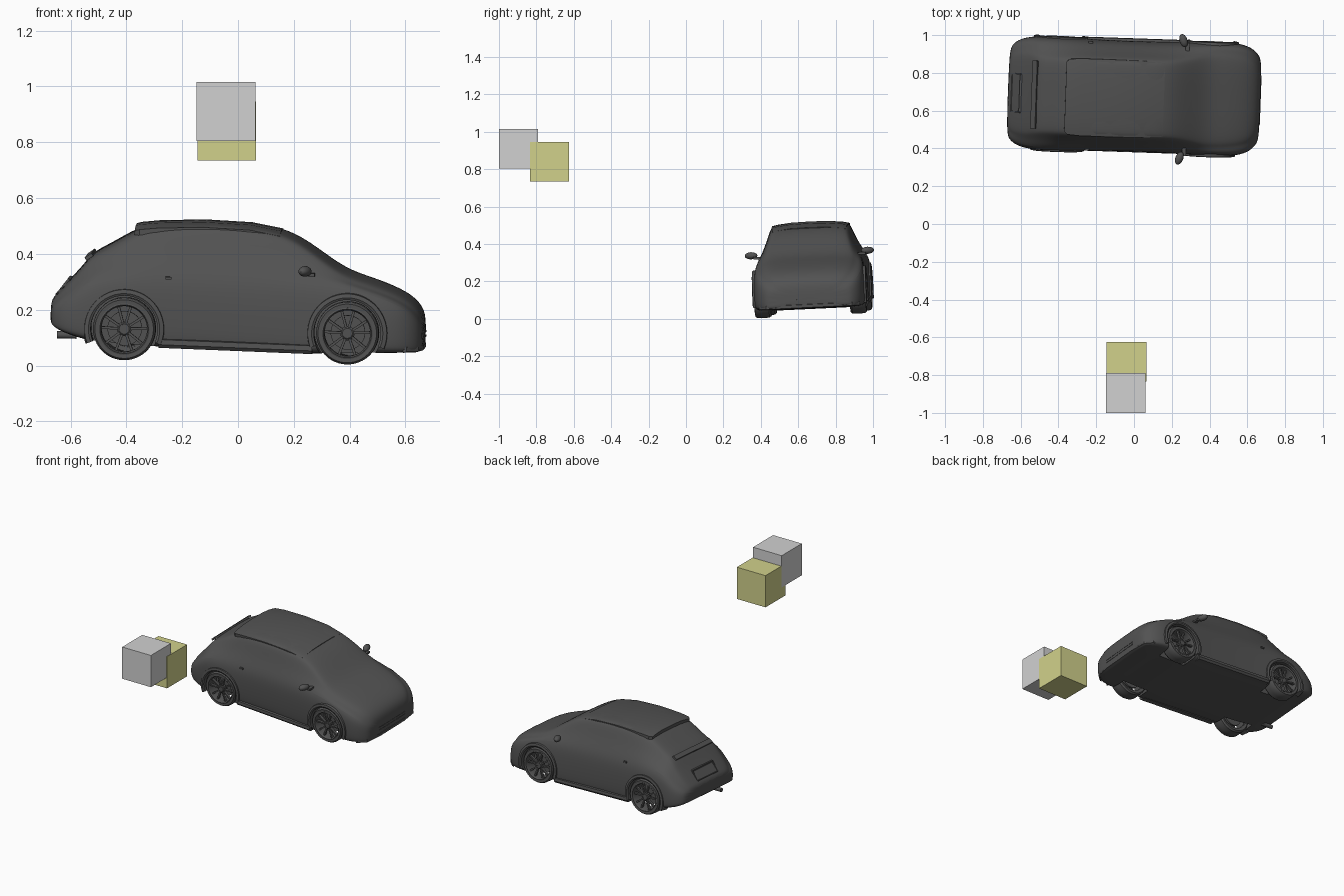
import bpy, bmesh, math
from math import sin, cos, pi, radians
from mathutils import Matrix, Vector

cube = bpy.data.objects.get("Cube")
if cube:
    bpy.data.objects.remove(cube, do_unlink=True)


def material(name, rgb):
    m = bpy.data.materials.new(name)
    m.use_nodes = True
    m.diffuse_color = (*rgb, 1)
    m.node_tree.nodes["Principled BSDF"].inputs["Base Color"].default_value = (*rgb, 1)
    return m


charcoal = material("charcoal", (0.085, 0.085, 0.085))
pale_grey = material("pale grey", (0.64, 0.64, 0.64))
olive_yellow = material("olive yellow", (0.64, 0.64, 0.26))

# The whole car is parked slightly yawed, pitched and rolled
CAR = (Matrix.Translation((0, 0.685, 0)) @ Matrix.Rotation(radians(-2), 4, 'Z')
       @ Matrix.Rotation(radians(1.1), 4, 'Y') @ Matrix.Rotation(radians(2.7), 4, 'X'))


def finish(name, bm, mat=charcoal, mirror=False, place=CAR, angle=35):
    bmesh.ops.recalc_face_normals(bm, faces=bm.faces)
    me = bpy.data.meshes.new(name)
    bm.to_mesh(me)
    bm.free()
    me.materials.append(mat)
    ob = bpy.data.objects.new(name, me)
    bpy.context.collection.objects.link(ob)
    ob.matrix_world = place
    if mirror:
        ob.modifiers.new("Mirror", 'MIRROR').use_axis = (False, True, False)
    bpy.ops.object.select_all(action='DESELECT')
    bpy.context.view_layer.objects.active = ob
    ob.select_set(True)
    if angle:
        bpy.ops.object.shade_smooth_by_angle(angle=radians(angle))
    return ob


def loft(bm, rings, cap=True, wrap=False):
    """Skin a row of closed rings."""
    rows = [[bm.verts.new(p) for p in ring] for ring in rings]
    pairs = list(zip(rows, rows[1:])) + ([(rows[-1], rows[0])] if wrap else [])
    for a, b in pairs:
        for i in range(len(a)):
            j = (i + 1) % len(a)
            bm.faces.new((a[i], a[j], b[j], b[i]))
    if cap and not wrap:
        bm.faces.new(rows[0])
        bm.faces.new(rows[-1])


def lathe(bm, profile, c, start=0, end=360, steps=40):
    """Turn a closed (radius, y) profile about the y axis through c."""
    full = end - start == 360
    angles = [radians(start + (end - start) * k / steps) for k in range(steps + (not full))]
    loft(bm, [[(c[0] + r * cos(a), c[1] + y, c[2] + r * sin(a)) for r, y in profile]
              for a in angles], wrap=full)


def box(bm, centre, size, rot=Matrix()):
    m = Matrix.Translation(centre) @ rot @ Matrix.Diagonal((*size, 1))
    return bmesh.ops.create_cube(bm, size=1, matrix=m)["verts"]


# Body stations: x, floor, belt, top, half width, half width of upper edge
STATIONS = [
    (-0.672, 0.155, 0.195, 0.225, 0.215, 0.18),
    (-0.655, 0.135, 0.215, 0.245, 0.255, 0.21),
    (-0.615, 0.115, 0.240, 0.290, 0.283, 0.22),
    (-0.565, 0.100, 0.280, 0.345, 0.295, 0.22),
    (-0.525, 0.090, 0.310, 0.398, 0.300, 0.21),
    (-0.470, 0.085, 0.325, 0.424, 0.302, 0.205),
    (-0.370, 0.075, 0.335, 0.486, 0.302, 0.205),
    (-0.290, 0.073, 0.335, 0.510, 0.297, 0.210),
    (-0.130, 0.070, 0.335, 0.519, 0.292, 0.213),
    (0.040, 0.065, 0.332, 0.511, 0.292, 0.212),
    (0.170, 0.060, 0.328, 0.490, 0.294, 0.208),
    (0.270, 0.058, 0.322, 0.428, 0.297, 0.220),
    (0.375, 0.060, 0.312, 0.350, 0.300, 0.245),
    (0.470, 0.064, 0.285, 0.322, 0.302, 0.245),
    (0.560, 0.066, 0.255, 0.290, 0.296, 0.235),
    (0.620, 0.068, 0.220, 0.258, 0.272, 0.215),
    (0.655, 0.072, 0.180, 0.222, 0.235, 0.180),
    (0.668, 0.082, 0.150, 0.180, 0.195, 0.150),
]


def section(x, floor, belt, top, w, edge):
    h = belt - floor
    half = [(w * 0.5, floor), (w * 0.95, floor), (w * 0.99, floor + 0.1 * h),
            (w, floor + 0.4 * h), (w * 0.99, floor + 0.78 * h), (w * 0.945, belt),
            (edge * 0.5 + w * 0.46, belt * 0.55 + top * 0.45 - 0.008),
            (edge, top - 0.022), (edge * 0.9, top - 0.006), (edge * 0.45, top)]
    return ([(x, 0, floor)] + [(x, y, z) for y, z in half] + [(x, 0, top)]
            + [(x, -y, z) for y, z in reversed(half)])


WHEEL_X, WHEEL_Z = 0.4, 0.137
bm = bmesh.new()
loft(bm, [section(*s) for s in STATIONS])
body = finish("car_body", bm)
body.modifiers.new("Smooth", 'SUBSURF').levels = 2

# Wheel arches are cut out of the body
bm = bmesh.new()
for x in (-WHEEL_X, WHEEL_X):
    for side in (-1, 1):
        lathe(bm, [(0.0001, 0.18 * side), (0.122, 0.18 * side),
                   (0.122, 0.4 * side), (0.0001, 0.4 * side)], (x, 0, WHEEL_Z))
cutter = finish("arch_cutter", bm)
cutter.hide_render = True
cut = body.modifiers.new("Arches", 'BOOLEAN')
cut.operation, cut.object, cut.solver = 'DIFFERENCE', cutter, 'EXACT'
bpy.context.view_layer.objects.active = body
for m in [m.name for m in body.modifiers if m.type in ('SUBSURF', 'BOOLEAN')]:
    bpy.ops.object.modifier_apply(modifier=m)
bpy.data.objects.remove(cutter, do_unlink=True)
body.select_set(True)
bpy.context.view_layer.objects.active = body
bpy.ops.object.shade_smooth_by_angle(angle=radians(35))

# Flares around the arches, and side skirts between them
bm = bmesh.new()
for x in (-WHEEL_X, WHEEL_X):
    lathe(bm, [(0.120, 0.25), (0.120, 0.302), (0.128, 0.306), (0.142, 0.303),
               (0.150, 0.25)], (x, 0, WHEEL_Z), -22, 202, 28)
finish("arch_flares", bm, mirror=True)
bm = bmesh.new()
loft(bm, [[(x, 0.26, z), (x, 0.292, z), (x, 0.302, z + 0.012),
           (x, 0.300, z + 0.03), (x, 0.26, z + 0.038)]
          for x, z in ((-0.275, 0.072), (0, 0.066), (0.275, 0.06))])
finish("side_skirts", bm, mirror=True)

# Roof panel with an overhanging rear lip
bm = bmesh.new()
rings = []
for x, z, w in ((-0.372, 0.502, 0.185), (-0.355, 0.506, 0.2), (-0.29, 0.513, 0.205),
                (-0.13, 0.519, 0.205), (0.04, 0.512, 0.203), (0.15, 0.492, 0.195)):
    across = [(w * t, z - 0.016 * abs(t) ** 3) for t in (-1, -0.85, -0.5, 0, 0.5, 0.85, 1)]
    rings.append([(x, y, h) for y, h in across] + [(x, y, h - 0.02) for y, h in reversed(across)])
loft(bm, rings)
finish("roof_panel", bm)

# Wheels: tyre, rim, five split spokes, hub, bolts and brake disc
for label, x in (("rear", -WHEEL_X), ("front", WHEEL_X)):
    c = (x, 0, WHEEL_Z)
    bm = bmesh.new()
    lathe(bm, [(0.088, 0.215), (0.104, 0.212), (0.112, 0.222), (0.113, 0.255), (0.112, 0.288),
               (0.105, 0.298), (0.090, 0.297), (0.086, 0.285)], c, steps=48)
    finish(label + "_tyres", bm, mirror=True)

    bm = bmesh.new()
    lathe(bm, [(0.083, 0.22), (0.090, 0.22), (0.092, 0.298), (0.087, 0.300),
               (0.082, 0.290)], c, steps=48)
    lathe(bm, [(0.0001, 0.262), (0.024, 0.262), (0.026, 0.285), (0.018, 0.291),
               (0.0001, 0.291)], c, steps=24)
    lathe(bm, [(0.0001, 0.225), (0.062, 0.225), (0.062, 0.238), (0.0001, 0.238)], c)
    for k in range(5):
        a = radians(90 + 72 * k)
        for lean in (-1, 1):
            root = Vector((cos(a + lean * 0.25), 0, sin(a + lean * 0.25))) * 0.02
            tip = Vector((cos(a + lean * 0.27), 0, sin(a + lean * 0.27))) * 0.087
            d = tip - root
            turn = Matrix.Rotation(-math.atan2(d.z, d.x), 4, 'Y')
            box(bm, Vector(c) + (root + tip) / 2 + Vector((0, 0.28, 0)),
                (d.length, 0.016, 0.009), turn)
        b = a + radians(36)
        lathe(bm, [(0.0001, 0.28), (0.0035, 0.28), (0.0035, 0.294), (0.0001, 0.294)],
              (x + 0.016 * cos(b), 0, WHEEL_Z + 0.016 * sin(b)), steps=6)
    finish(label + "_rims", bm, mirror=True)

# Door mirrors: swept-back housings on short stalks
bm = bmesh.new()
housing = bmesh.ops.create_uvsphere(bm, u_segments=16, v_segments=10, radius=1,
    matrix=Matrix.Translation((0.245, 0.312, 0.357)) @ Matrix.Rotation(radians(20), 4, 'Z')
    @ Matrix.Diagonal((0.021, 0.036, 0.019, 1)))
box(bm, (0.268, 0.275, 0.343), (0.022, 0.05, 0.012))
finish("door_mirrors", bm, mirror=True)

# Door handles
bm = bmesh.new()
box(bm, (-0.245, 0.283, 0.322), (0.022, 0.014, 0.01))
finish("door_handles", bm, mirror=True)

# Front bumper: lower lip, intake bars and splitter
bm = bmesh.new()
loft(bm, [[(x, y, 0.07), (x + 0.012, y, 0.074), (x + 0.012, y, 0.09), (x, y, 0.096)]
          for x, y in ((0.60, -0.27), (0.642, -0.23), (0.656, -0.12),
                       (0.656, 0.12), (0.642, 0.23), (0.60, 0.27))])
for z in (0.115, 0.132):
    box(bm, (0.662, 0, z), (0.014, 0.26, 0.006))
finish("front_bumper_trim", bm)

# Rear hatch: plate recess frame, lip below the glass, and exhaust
bm = bmesh.new()
for z, x in ((0.245, -0.645), (0.300, -0.603)):
    box(bm, (x, 0, z), (0.02, 0.2, 0.008))
for y in (-0.1, 0.1):
    box(bm, (-0.624, y, 0.272), (0.02, 0.008, 0.07), Matrix.Rotation(radians(37), 4, 'Y'))
box(bm, (-0.535, 0, 0.388), (0.03, 0.36, 0.012), Matrix.Rotation(radians(-35), 4, 'Y'))
finish("hatch_trim", bm)
bm = bmesh.new()
bmesh.ops.create_cone(bm, cap_ends=True, segments=16, radius1=0.013, radius2=0.013, depth=0.07,
    matrix=Matrix.Translation((-0.61, -0.15, 0.105)) @ Matrix.Rotation(radians(90), 4, 'Y'))
finish("exhaust_pipe", bm)

# Two overlapping floating blocks
for name, mat, centre in (("grey_block", pale_grey, (-0.043, -0.895, 0.91)),
                          ("yellow_block", olive_yellow, (-0.04, -0.73, 0.84))):
    bm = bmesh.new()
    box(bm, (0, 0, 0), (0.21, 0.21, 0.21))
    finish(name, bm, mat, place=Matrix.Translation(centre), angle=0)
